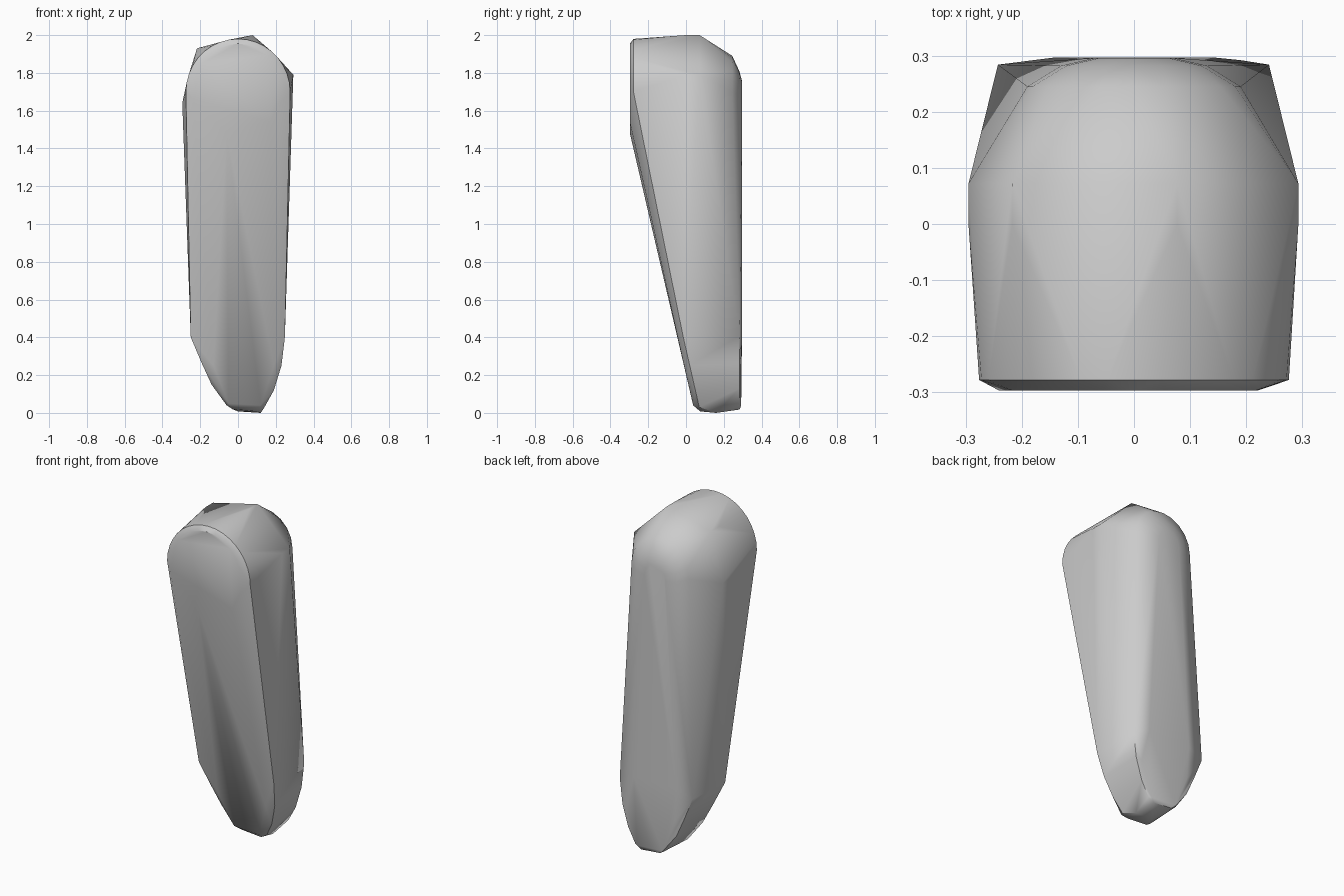
import bpy, bmesh
from math import sin, cos, pi, radians

cube = bpy.data.objects.get("Cube")
if cube:
    bpy.data.objects.remove(cube)

grey = bpy.data.materials.new("stone grey")
grey.use_nodes = True
COLOUR = (0.6, 0.6, 0.6, 1)
grey.diffuse_color = COLOUR
grey.node_tree.nodes["Principled BSDF"].inputs["Base Color"].default_value = COLOUR


def arc(cx, cz, rx, rz, start, end, y, n):
    """Points on an upright elliptical arc at depth y."""
    steps = [radians(start + (end - start) * i / n) for i in range(n + 1)]
    return [(cx + rx * cos(a), y, cz + rz * sin(a)) for a in steps]


def slope(z):
    """Depth of the leaning front at height z."""
    return -0.295 + (1.5 - z) * 0.228


points = []

# Rounded front rim and the flat facet inside it
points += arc(0, 1.70, 0.276, 0.28, 0, 180, -0.278, 18)
points += arc(0, 1.72, 0.23, 0.235, 20, 160, -0.297, 10)
points += [(x, -0.297, z) for x, z in
           ((-0.24, 1.66), (-0.06, 1.48), (0.17, 1.54), (0.22, 1.64))]

# Faceted crown across the middle
for x, z in ((-0.295, 1.64), (-0.217, 1.93), (0.077, 2.0), (0.293, 1.79)):
    points += [(x, 0.0, z), (x, 0.072, z)]

# Domed upper back
points += arc(0, 1.70, 0.19, 0.19, 0, 180, 0.245, 10)
points += arc(0, 1.68, 0.13, 0.13, 0, 180, 0.282, 8)
points += arc(0, 1.68, 0.07, 0.08, 0, 180, 0.296, 6)

# Lopsided toe, from front slope to back
toe = [(-0.25, 0.40), (-0.195, 0.27), (-0.14, 0.15), (-0.06, 0.04),
       (-0.03, 0.02), (0.10, 0.008), (0.14, 0.03), (0.19, 0.12),
       (0.23, 0.25), (0.248, 0.40)]
for x, z in toe:
    points += [(x, slope(z) + 0.03, z), (x * 0.97, 0.284, z + 0.01)]
points += [(0.0, 0.15, 0.008), (0.12, 0.16, 0.0)]

# Inset edges of the leaning front and the back
for x, z in ((-0.05, 0.05), (0.12, 0.04), (-0.13, 0.25), (0.19, 0.25)):
    points += [(x, slope(z), z), (x, 0.292, z)]
points += [(-0.14, 0.297, 0.45), (0.14, 0.297, 0.45)]

# Skin the points into one convex body
bm = bmesh.new()
for p in points:
    bm.verts.new(p)
hull = bmesh.ops.convex_hull(bm, input=bm.verts)
spare = [v for v in bm.verts if not v.link_faces]
bmesh.ops.delete(bm, geom=spare, context="VERTS")
bmesh.ops.dissolve_limit(bm, angle_limit=radians(0.5), verts=bm.verts, edges=bm.edges)
bmesh.ops.recalc_face_normals(bm, faces=bm.faces)
mesh = bpy.data.meshes.new("tapered_stone")
bm.to_mesh(mesh)
bm.free()
mesh.materials.append(grey)

stone = bpy.data.objects.new("tapered_stone", mesh)
bpy.context.collection.objects.link(stone)
bpy.context.view_layer.objects.active = stone
stone.select_set(True)
bpy.ops.object.shade_smooth_by_angle(angle=radians(35))
